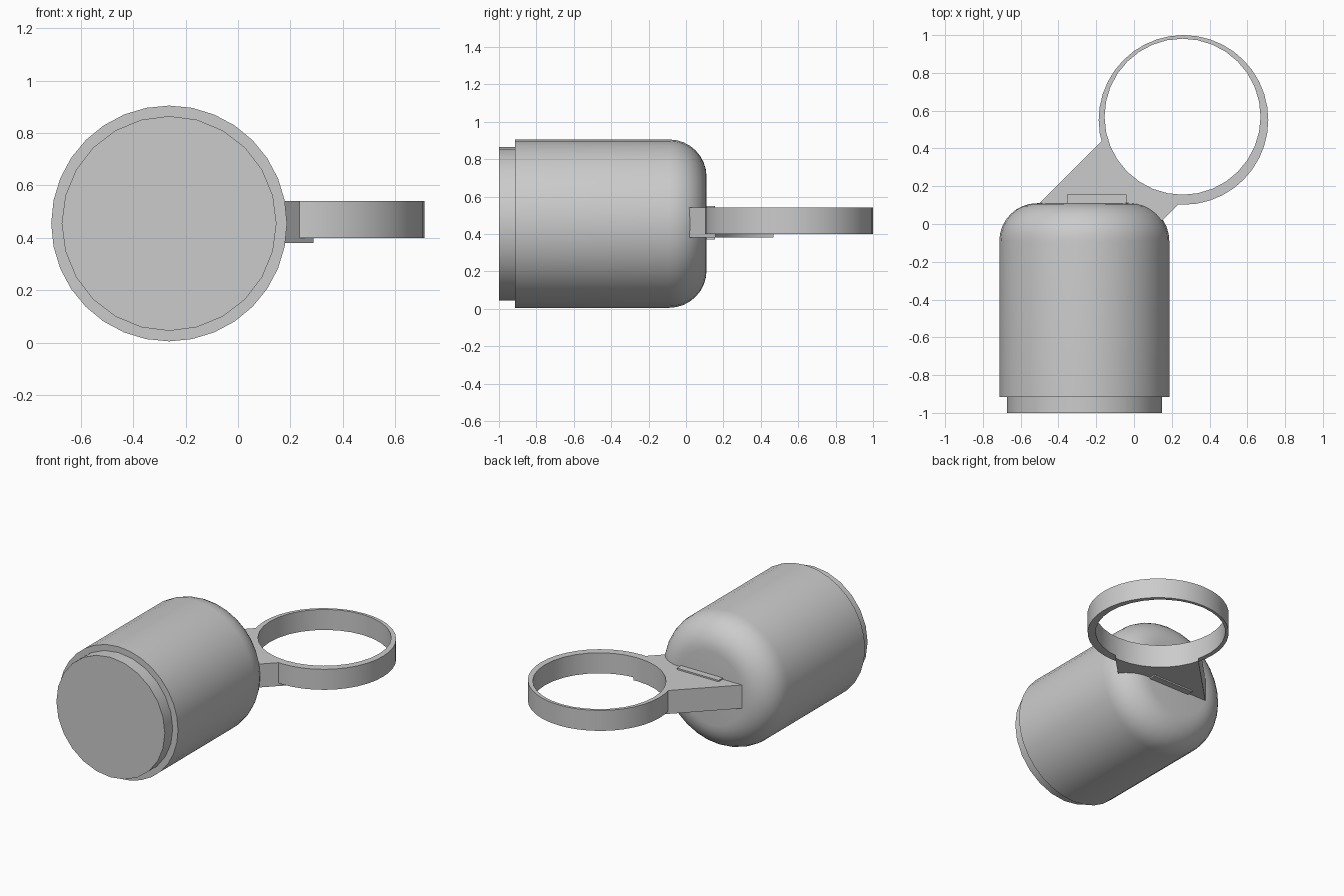
import bpy, bmesh, math
from mathutils import Matrix, Vector

cube = bpy.data.objects.get("Cube")
if cube:
    bpy.data.objects.remove(cube, do_unlink=True)

grey = bpy.data.materials.new("plain_grey")
grey.use_nodes = True
GREY = (0.6, 0.6, 0.6, 1)
grey.diffuse_color = GREY
grey.node_tree.nodes["Principled BSDF"].inputs["Base Color"].default_value = GREY


def finish(name, bm):
    bmesh.ops.recalc_face_normals(bm, faces=bm.faces)
    mesh = bpy.data.meshes.new(name)
    bm.to_mesh(mesh)
    bm.free()
    mesh.materials.append(grey)
    obj = bpy.data.objects.new(name, mesh)
    bpy.context.collection.objects.link(obj)
    return obj


def activate(obj):
    bpy.ops.object.select_all(action='DESELECT')
    obj.select_set(True)
    bpy.context.view_layer.objects.active = obj


def smooth(obj, angle=30):
    activate(obj)
    bpy.ops.object.shade_smooth_by_angle(angle=math.radians(angle))


def prism(name, points, z0, z1):
    """Extrude a flat outline between two heights."""
    bm = bmesh.new()
    face = bm.faces.new([bm.verts.new((x, y, z0)) for x, y in points])
    ext = bmesh.ops.extrude_face_region(bm, geom=[face])["geom"]
    verts = [v for v in ext if isinstance(v, bmesh.types.BMVert)]
    bmesh.ops.translate(bm, verts=verts, vec=(0, 0, z1 - z0))
    return finish(name, bm)


def circle(cx, cy, r, n):
    return [(cx + r * math.cos(math.tau * i / n), cy + r * math.sin(math.tau * i / n))
            for i in range(n)]


def lathe(name, profile, sides, centre):
    """Revolve (radius, y) pairs about the y axis."""
    bm = bmesh.new()
    rings = [[bm.verts.new((centre[0] + x, y, centre[1] + z))
              for x, z in circle(0, 0, r, sides)] for r, y in profile]
    for a, b in zip(rings, rings[1:]):
        for i in range(sides):
            j = (i + 1) % sides
            bm.faces.new((a[i], a[j], b[j], b[i]))
    bm.faces.new(rings[0])
    bm.faces.new(rings[-1])
    return finish(name, bm)


def boolean(obj, other, operation):
    mod = obj.modifiers.new(operation.lower(), 'BOOLEAN')
    mod.operation, mod.solver, mod.object = operation, 'EXACT', other
    activate(obj)
    bpy.ops.object.modifier_apply(modifier=mod.name)
    bpy.data.objects.remove(other, do_unlink=True)


# Rounded barrel lying along y
AXIS = (-0.263, 0.455)
R, FILLET, BACK = 0.45, 0.2, 0.11
profile = [(R, -0.915)]
for i in range(9):
    a = math.pi / 2 * i / 8
    profile.append((R - FILLET + FILLET * math.cos(a), BACK - FILLET + FILLET * math.sin(a)))
smooth(lathe("barrel", profile, 32, AXIS))

# Stepped front plug
smooth(lathe("front_plug", [(0.41, -1.0), (0.41, -0.9)], 24, AXIS))

# Holding ring with its bracket, bored out by one off-centre hole
ring = prism("holding_ring", circle(0.262, 0.551, 0.449, 40), 0.4, 0.54)
bracket = prism("bracket", [(-0.5, 0.11), (-0.1, 0.51), (0.3, 0.51), (0.3, 0.17),
                            (0.13, 0.0), (-0.3, -0.02), (-0.5, 0.05)], 0.38, 0.54)
bore = prism("bore_cutter", circle(0.257, 0.568, 0.413, 32), 0.2, 0.8)
boolean(ring, bracket, 'UNION')
boolean(ring, bore, 'DIFFERENCE')
smooth(ring, 25)

# Rectangular mounting pad on the barrel's back
prism("mounting_pad", [(-0.355, 0.08), (-0.04, 0.08), (-0.04, 0.155), (-0.355, 0.155)],
      0.37, 0.55)
